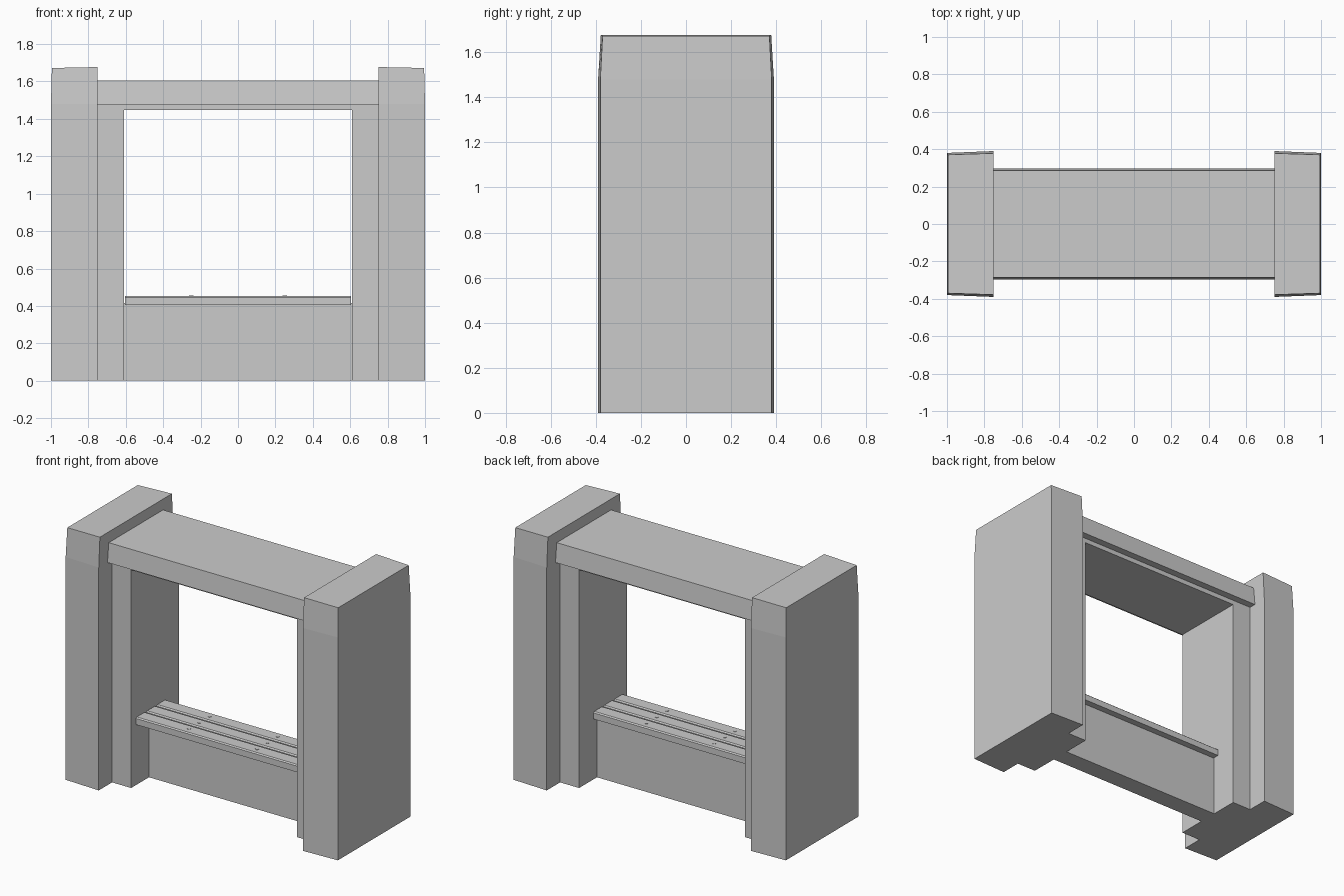
import bpy, bmesh, math

if "Cube" in bpy.data.objects:
    bpy.data.objects.remove(bpy.data.objects["Cube"])


def loft(name, rings):
    """Solid skinned through closed rings of equal length, capped at both ends."""
    bm = bmesh.new()
    loops = [[bm.verts.new(p) for p in ring] for ring in rings]
    for a, b in zip(loops, loops[1:]):
        n = len(a)
        for i in range(n):
            bm.faces.new((a[i], a[(i + 1) % n], b[(i + 1) % n], b[i]))
    bm.faces.new(loops[0])
    bm.faces.new(loops[-1])
    bmesh.ops.recalc_face_normals(bm, faces=bm.faces)
    mesh = bpy.data.meshes.new(name)
    bm.to_mesh(mesh)
    bm.free()
    ob = bpy.data.objects.new(name, mesh)
    bpy.context.collection.objects.link(ob)
    return ob


def along_x(name, profile, x0, x1):
    """Extrude a (y, z) profile between two x positions."""
    return loft(name, [[(x, y, z) for y, z in profile] for x in (x0, x1)])


def box_profile(y0, y1, z0, z1):
    return [(y0, z0), (y1, z0), (y1, z1), (y0, z1)]


def pillar_ring(s, xo, yi, yo, zi, zo):
    return [(s * 0.75, -yi, zi), (s * xo, -yo, zo), (s * xo, yo, zo), (s * 0.75, yi, zi)]


# Side pillars, tapering near the top, and the stepped jambs inside them
for side, s in (("left", -1), ("right", 1)):
    loft(side + "_pillar", [
        pillar_ring(s, 1.0, 0.39, 0.38, 0, 0),
        pillar_ring(s, 1.0, 0.39, 0.38, 1.48, 1.48),
        pillar_ring(s, 0.995, 0.378, 0.37, 1.677, 1.672)])
    along_x(side + "_jamb", box_profile(-0.25, 0.25, 0, 1.48), s * 0.61, s * 0.75)

# Top beam with slightly battered faces, and the frame head under it
along_x("top_beam", [(-0.298, 1.478), (0.298, 1.478), (0.285, 1.605), (-0.285, 1.605)], -0.75, 0.75)
along_x("frame_head", box_profile(-0.25, 0.25, 1.447, 1.48), -0.61, 0.61)

# Low wall carrying the seat
along_x("seat_wall", box_profile(-0.063, 0.063, 0, 0.415), -0.61, 0.61)

# Seat slats with eased top edges, each with a pair of screws
width, gap = 0.096, 0.012
for i in range(3):
    y0 = -0.205 + i * (width + gap)
    y1 = y0 + width
    along_x(f"seat_slat_{i + 1}", [
        (y0, 0.405), (y1, 0.405), (y1, 0.446), (y1 - 0.008, 0.453),
        (y0 + 0.008, 0.453), (y0, 0.446)], -0.605, 0.605)
    for s in (-1, 1):
        bpy.ops.mesh.primitive_cylinder_add(
            vertices=12, radius=0.011, depth=0.006,
            location=(s * 0.25, (y0 + y1) / 2, 0.4525))
        bpy.context.object.name = f"slat_screw_{i + 1}_{'left' if s < 0 else 'right'}"
